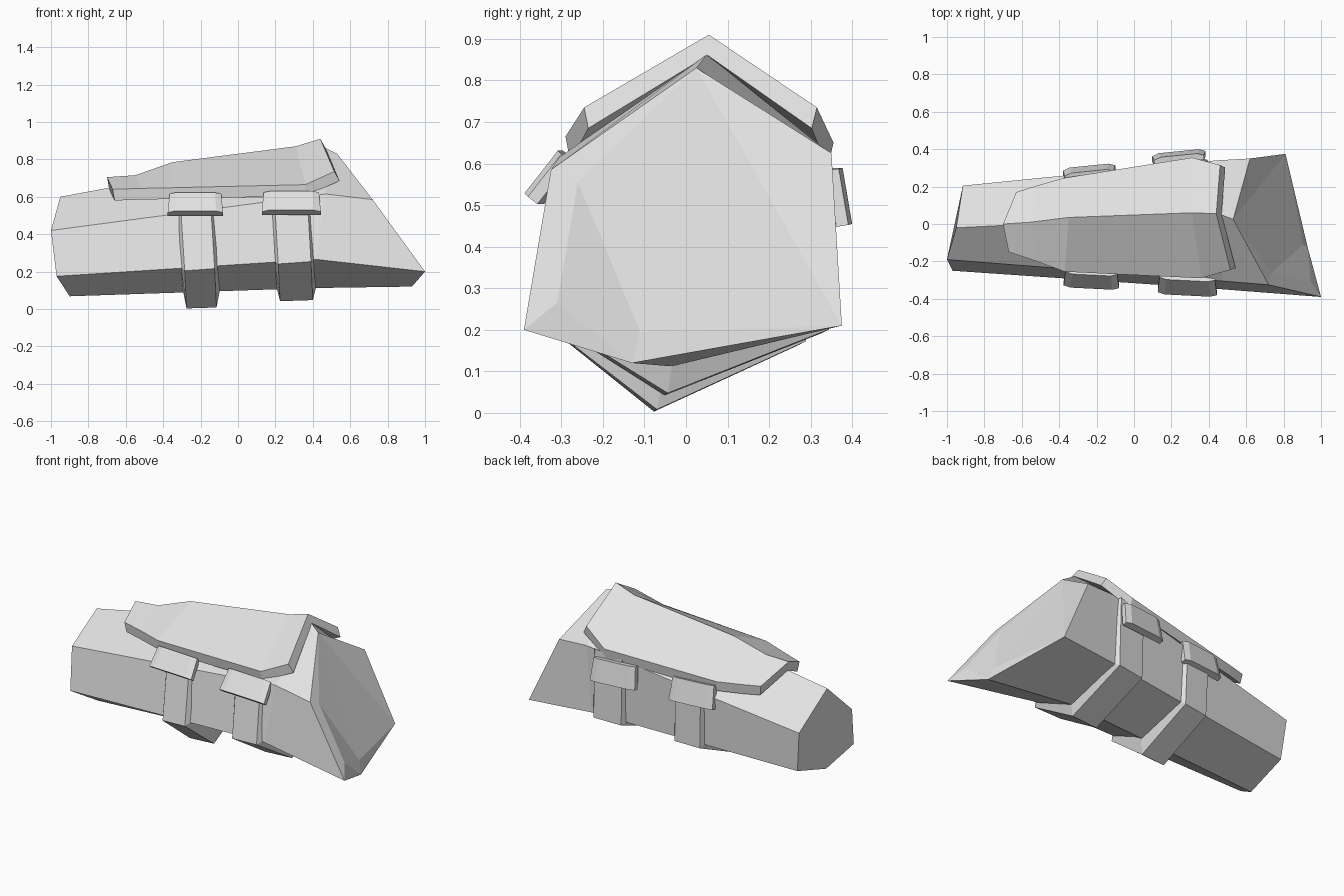
import bpy
import bmesh
from mathutils import Vector

if "Cube" in bpy.data.objects:
    bpy.data.objects.remove(bpy.data.objects["Cube"])

grey = bpy.data.materials.new("plain grey")
grey.diffuse_color = (0.76, 0.76, 0.76, 1)
grey.use_nodes = True
grey.node_tree.nodes["Principled BSDF"].inputs["Base Color"].default_value = grey.diffuse_color


def make(name, rings, end_points=(), end_faces=None):
    """Skin a list of equal-length rings; cap both ends, or use end_faces for the last one."""
    bm = bmesh.new()
    loops = [[bm.verts.new(p) for p in ring] for ring in rings]
    n = len(loops[0])
    for a, b in zip(loops, loops[1:]):
        for i in range(n):
            j = (i + 1) % n
            bm.faces.new((a[i], a[j], b[j], b[i]))
    bm.faces.new(loops[0])
    last = loops[-1] + [bm.verts.new(p) for p in end_points]
    for face in end_faces or [range(n)]:
        bm.faces.new([last[i] for i in face])
    bmesh.ops.recalc_face_normals(bm, faces=bm.faces)
    mesh = bpy.data.meshes.new(name)
    bm.to_mesh(mesh)
    bm.free()
    mesh.materials.append(grey)
    obj = bpy.data.objects.new(name, mesh)
    bpy.context.collection.objects.link(obj)
    return obj


# Body: six-sided rings in the order top, front upper, front lower, bottom, back lower, back upper
wrist = [(-.95, -.02, .60), (-1, -.19, .42), (-.97, -.25, .175),
         (-.90, -.08, .068), (-.89, .185, .152), (-.915, .205, .40)]
middle = [(.465, .05, .862), (.47, -.305, .615), (.42, -.345, .265),
          (.40, -.035, .112), (.42, .32, .215), (.44, .34, .63)]
elbow = [(.53, .025, .83), (.72, -.325, .585), (1, -.39, .20),
         (.93, -.13, .12), (.81, .375, .21), (.62, .35, .625)]
# Elbow end: folded facets around a raised front rim
rim = [(.735, -.26, .555), (.905, -.11, .195), (.945, -.31, .265)]
facets = [(0, 1, 6), (1, 2, 8, 6), (2, 3, 8), (6, 8, 3, 7),
          (0, 6, 7), (0, 7, 4), (0, 4, 5), (7, 3, 4)]
make("body", [wrist, middle, elbow], rim, facets)


def section(x, i):
    """Point on body edge i at the given x, between the wrist and the middle ring."""
    a, b = Vector(wrist[i]), Vector(middle[i])
    return a.lerp(b, (x - a.x) / (b.x - a.x))


# Straps: wrapped under the body from the front upper edge to the back upper edge
def strap(name, x0, x1, drop):
    growth = {1: .015, 2: .035, 3: drop, 4: .03, 5: .015}
    rings = []
    for i in (1, 2, 3, 4, 5):
        lean = {1: -.02, 3: .01, 5: -.01}.get(i, 0)
        ring = []
        for x, outer in ((x0 - .005, False), (x0 + .015, True), (x1 - .015, True), (x1 + .005, False)):
            p = section(x + lean, i)
            away = (p - Vector((p.x, 0, .36))).normalized()
            ring.append(p + away * (growth[i] if outer else -.015))
        rings.append(ring)
    make(name, rings)


strap("wrist_strap", -.30, -.11, .088)
strap("elbow_strap", .20, .405, .065)


# Buckles: three-faceted plates leaning over the strap ends; low and high are (y, z) of the outer face
def buckle(name, x, half, low, high, yaw):
    lo, hi = Vector((0, *low)), Vector((0, *high))
    up = (hi - lo).normalized()
    out = Vector((0, -up.z, up.y)) if low[0] < 0 else Vector((0, up.z, -up.y))
    rings = []
    for base, trim in ((lo, 0), (hi, .01)):
        h = half - trim
        profile = [(-h, -.045), (-h, -.016), (-h + .035, -.003), (h - .035, -.003), (h, -.016), (h, -.045)]
        rings.append([base + Vector((x + u, yaw * u, 0)) + out * v for u, v in profile])
    make(name, rings)


buckle("front_wrist_buckle", -.228, .148, (-.348, .525), (-.275, .625), -.05)
buckle("front_elbow_buckle", .285, .158, (-.385, .53), (-.305, .633), -.05)
buckle("back_wrist_buckle", -.24, .14, (.315, .435), (.285, .57), .1)
buckle("back_elbow_buckle", .24, .143, (.392, .455), (.37, .59), .1)

# Guard plate: ridged shell over the top, each station given as front, ridge and back points
stations = [
    [(-.67, -.15, .64), (-.70, 0, .705), (-.63, .17, .60)],
    [(-.52, -.20, .645), (-.55, .01, .715), (-.52, .205, .595)],
    [(-.37, -.255, .648), (-.35, .035, .785), (-.38, .245, .59)],
    [(.36, -.29, .665), (.31, .06, .87), (.31, .355, .65)],
    [(.515, -.245, .735), (.44, .055, .91), (.46, .315, .735)],
]
shell = []
for k, (front, ridge, back) in enumerate(stations):
    end = .028 if k == 4 else .01 if k == 0 else 0
    thick = .05 if k == 4 else .06
    under = [Vector((p[0] + end, p[1] * .96, p[2] - thick)) for p in (back, ridge, front)]
    shell.append([front, ridge, back] + under)
make("guard_plate", shell)
